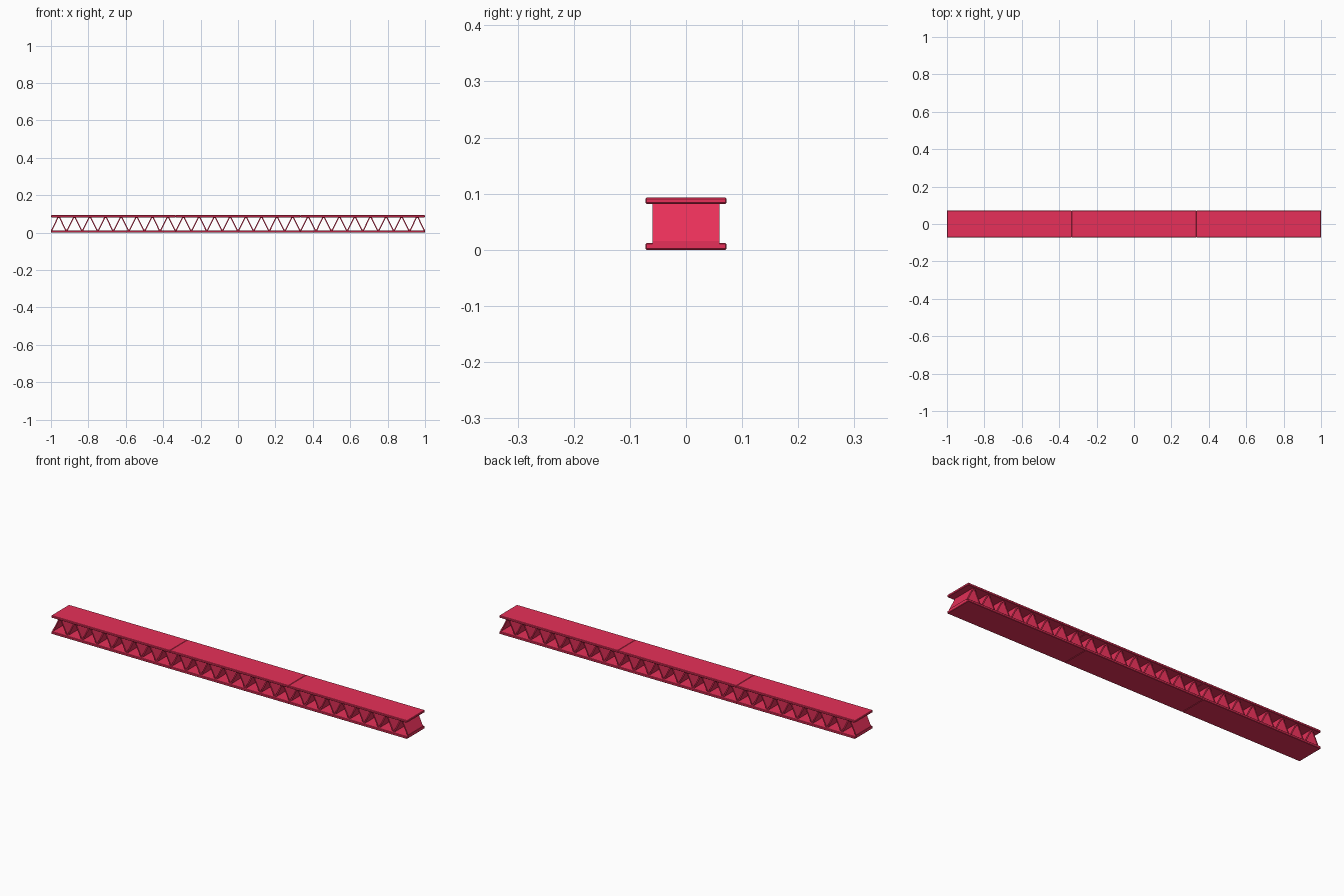
import bpy, bmesh

if "Cube" in bpy.data.objects:
    bpy.data.objects.remove(bpy.data.objects["Cube"])

SEGMENTS = 3
SEG_LEN = 2.0 / SEGMENTS
WAVES = 8                      # corrugations per segment
PITCH = SEG_LEN / WAVES

red = bpy.data.materials.new("red_paint")
red.diffuse_color = (0.8, 0.03, 0.1, 1)
red.use_nodes = True
red.node_tree.nodes["Principled BSDF"].inputs["Base Color"].default_value = red.diffuse_color


def finish(name, bm):
    mesh = bpy.data.meshes.new(name)
    bm.to_mesh(mesh)
    bm.free()
    mesh.materials.append(red)
    obj = bpy.data.objects.new(name, mesh)
    bpy.context.collection.objects.link(obj)
    return obj


def plate(name, x, z0, z1, half_width, bevel):
    # Flat flange plate with chamfered edges
    bm = bmesh.new()
    bmesh.ops.create_cube(bm, size=1)
    for v in bm.verts:
        v.co = (x + v.co.x * SEG_LEN, v.co.y * 2 * half_width,
                (z0 + z1) / 2 + v.co.z * (z1 - z0))
    bmesh.ops.bevel(bm, geom=bm.edges[:], offset=bevel, segments=1,
                    profile=0.5, affect='EDGES')
    return finish(name, bm)


def web(name, x, z0, z1, half_width, thick):
    # Corrugated sheet: trapezoid wave extruded across the beam
    flat = 0.004
    lo, hi = z0 + thick / 2, z1 - thick / 2
    pts = [(x - SEG_LEN / 2, lo)]
    for i in range(WAVES):
        s = x - SEG_LEN / 2 + i * PITCH
        pts += [(s + flat, lo), (s + PITCH / 2 - flat, hi),
                (s + PITCH / 2 + flat, hi), (s + PITCH - flat, lo)]
    pts.append((x + SEG_LEN / 2, lo))
    bm = bmesh.new()
    rows = [[bm.verts.new((px, y, pz)) for px, pz in pts]
            for y in (-half_width, half_width)]
    for i in range(len(pts) - 1):
        bm.faces.new((rows[0][i], rows[0][i + 1], rows[1][i + 1], rows[1][i]))
    obj = finish(name, bm)
    mod = obj.modifiers.new("thickness", 'SOLIDIFY')
    mod.thickness = thick
    mod.offset = 0
    mod.use_even_offset = True
    return obj


for k in range(SEGMENTS):
    cx = (k - (SEGMENTS - 1) / 2) * SEG_LEN
    plate(f"bottom_flange_{k + 1}", cx, 0.0, 0.012, 0.072, 0.002)
    plate(f"top_flange_{k + 1}", cx, 0.082, 0.093, 0.072, 0.002)
    web(f"corrugated_web_{k + 1}", cx, 0.010, 0.084, 0.06, 0.006)
